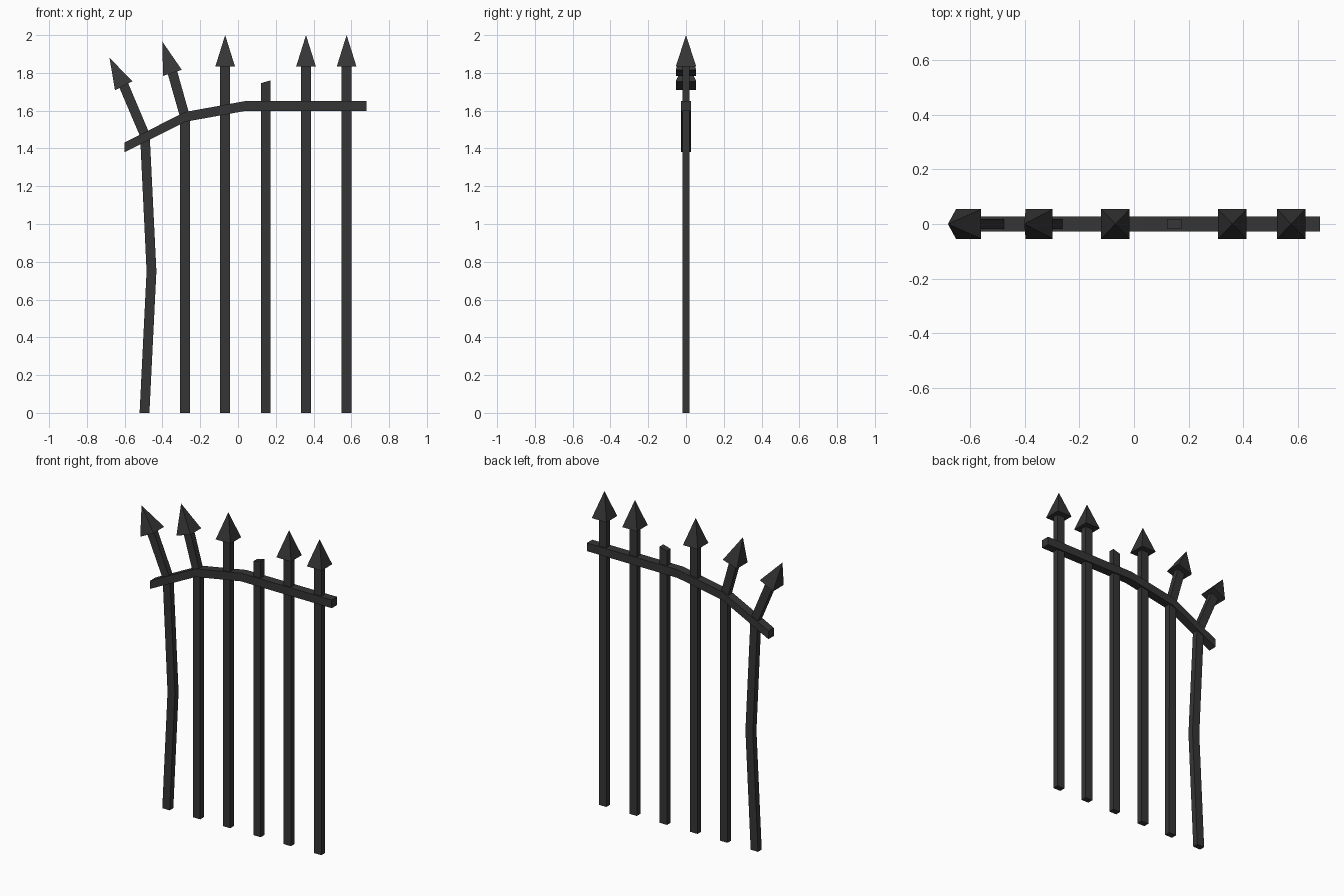
import bpy, bmesh, math

if "Cube" in bpy.data.objects:
    bpy.data.objects.remove(bpy.data.objects["Cube"])

iron = bpy.data.materials.new("dark iron")
iron.diffuse_color = (0.036, 0.036, 0.036, 1)
iron.use_nodes = True
iron.node_tree.nodes["Principled BSDF"].inputs["Base Color"].default_value = iron.diffuse_color


def finish(name, bm):
    bmesh.ops.recalc_face_normals(bm, faces=bm.faces)
    me = bpy.data.meshes.new(name)
    bm.to_mesh(me)
    bm.free()
    me.materials.append(iron)
    ob = bpy.data.objects.new(name, me)
    bpy.context.collection.objects.link(ob)
    return ob


def bar(name, stations, depth):
    """Square bar through stations (x, z, half width, cut angle in degrees)."""
    bm = bmesh.new()
    rings = []
    for x, z, h, ang in stations:
        dx, dz = h * math.cos(math.radians(ang)), h * math.sin(math.radians(ang))
        rings.append([bm.verts.new((x + s * dx, y * depth, z + s * dz))
                      for s, y in ((-1, -1), (1, -1), (1, 1), (-1, 1))])
    for a, b in zip(rings, rings[1:]):
        for i in range(4):
            j = (i + 1) % 4
            bm.faces.new((a[i], a[j], b[j], b[i]))
    bm.faces.new(rings[0])
    bm.faces.new(rings[-1])
    return finish(name, bm)


def spear(name, x, z, ang, height=0.166):
    """Four-sided point whose base centre is at x, z, leaning left by ang."""
    bm = bmesh.new()
    base = [bm.verts.new((sx * 0.052, sy * 0.054, 0))
            for sx, sy in ((-1, -1), (1, -1), (1, 1), (-1, 1))]
    tip = bm.verts.new((0, 0, height))
    bm.faces.new(base)
    for i in range(4):
        bm.faces.new((base[i], base[(i + 1) % 4], tip))
    ob = finish(name, bm)
    ob.location = (x, 0, z)
    ob.rotation_euler = (0, -math.radians(ang), 0)


W, D = 0.026, 0.0185

# Straight posts with spear points
for i, x in enumerate((-0.068, 0.36, 0.575)):
    bar(f"straight_post_{i + 1}", [(x, 0, W, 0), (x, 1.84, W, 0)], D)
    spear(f"straight_post_point_{i + 1}", x, 1.834, 0)

# Broken post with a slanted top
bar("broken_post", [(0.147, 0, W, 0), (0.147, 1.753, W * 1.04, 16)], D)

# Post bent at the rail
bar("bent_post", [(-0.28, 0, W, 0), (-0.28, 1.565, W, 8), (-0.347, 1.802, W, 17)], D)
spear("bent_post_point", -0.347, 1.80, 18, 0.175)

# Warped end post, bent at mid height and at the rail
bar("warped_post", [(-0.495, 0, W, 0), (-0.458, 0.75, W, 0),
                    (-0.493, 1.47, W, 14), (-0.605, 1.734, W, 26)], D)
spear("warped_post_point", -0.605, 1.732, 27)

# Sagging top rail, with vertical cuts
bar("top_rail", [(-0.60, 1.406, W, 90), (-0.28, 1.567, W, 90),
                 (0.04, 1.625, W, 90), (0.68, 1.625, W, 90)], 0.027)
